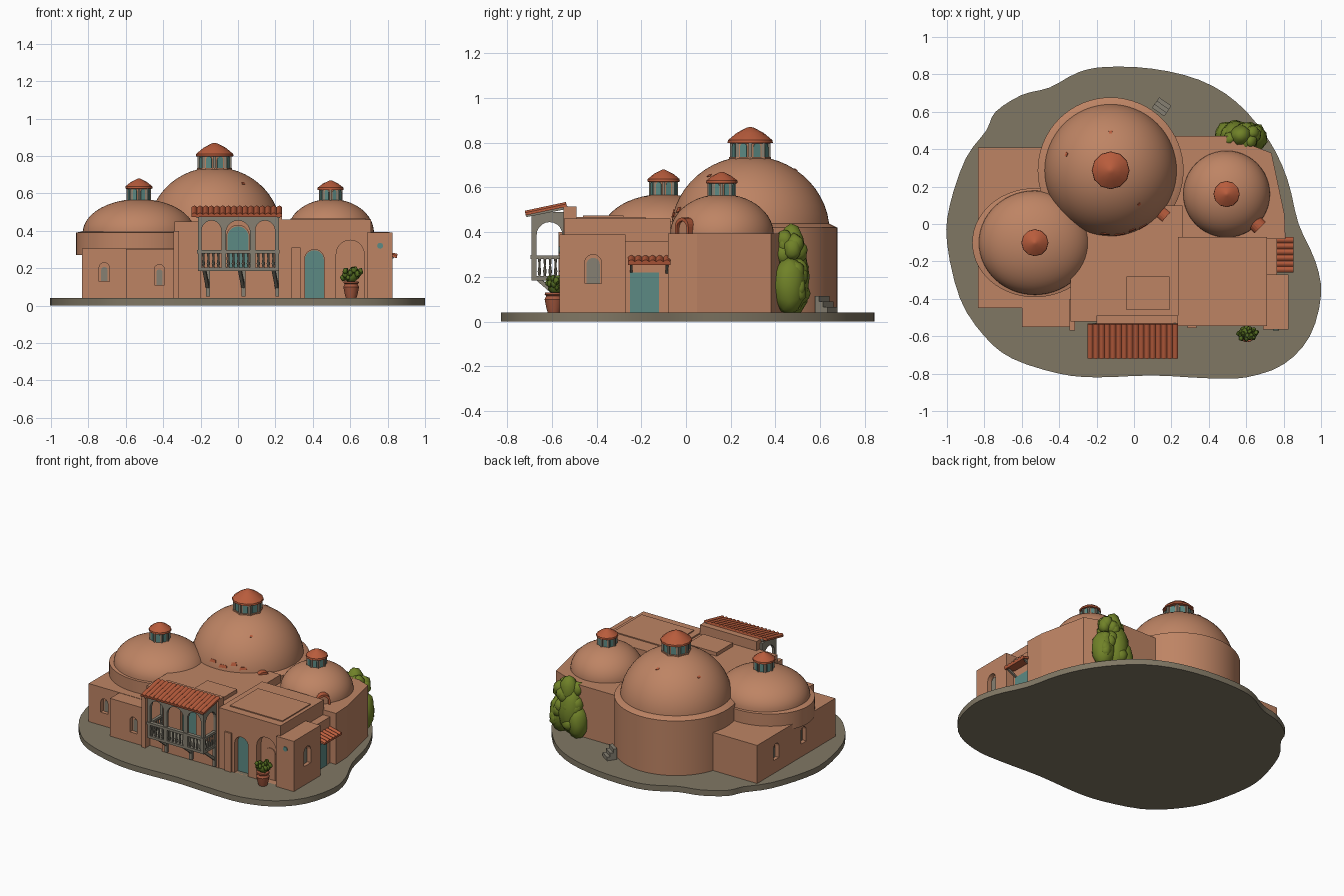
import bpy, bmesh, math, random
from mathutils import Vector, Matrix

if "Cube" in bpy.data.objects:
    bpy.data.objects.remove(bpy.data.objects["Cube"])
random.seed(4)
PI = math.pi

def srgb(name, r, g, b):
    m = bpy.data.materials.new(name)
    m.diffuse_color = [((c / 255 + 0.055) / 1.055) ** 2.4 for c in (r, g, b)] + [1]
    m.use_nodes = True
    m.node_tree.nodes["Principled BSDF"].inputs["Base Color"].default_value = m.diffuse_color
    return m

PLASTER = srgb("clay plaster", 190, 132, 100)
TILE = srgb("roof tile", 184, 92, 60)
STONE = srgb("ground stone", 128, 119, 100)
WOOD = srgb("weathered grey wood", 134, 128, 114)
TEAL = srgb("teal paint", 92, 138, 132)
LEAF = srgb("bush green", 112, 130, 40)
DARKLEAF = srgb("plant green", 84, 108, 32)
POT = srgb("pot clay", 164, 88, 62)

def finish(name, bm, mat, smooth=None):
    bmesh.ops.recalc_face_normals(bm, faces=bm.faces[:])
    me = bpy.data.meshes.new(name)
    bm.to_mesh(me)
    bm.free()
    me.materials.append(mat)
    if smooth:
        me.shade_smooth()
        me.set_sharp_from_angle(angle=math.radians(smooth))
    ob = bpy.data.objects.new(name, me)
    bpy.context.scene.collection.objects.link(ob)
    return ob

def extrude(name, pts, vec, mat, matrix=None, smooth=None):
    bm = bmesh.new()
    f = bm.faces.new([bm.verts.new(p) for p in pts])
    r = bmesh.ops.extrude_face_region(bm, geom=[f])
    bmesh.ops.translate(bm, vec=vec, verts=[v for v in r["geom"] if isinstance(v, bmesh.types.BMVert)])
    if matrix:
        bm.transform(matrix)
    return finish(name, bm, mat, smooth)

def prism(name, pts, z0, z1, mat, smooth=None):
    return extrude(name, [(x, y, z0) for x, y in pts], (0, 0, z1 - z0), mat, None, smooth)

def box(name, x0, x1, y0, y1, z0, z1, mat=PLASTER):
    return prism(name, [(x0, y0), (x1, y0), (x1, y1), (x0, y1)], z0, z1, mat)

def beam(name, p, q, w, mat=WOOD):
    p, q = Vector(p), Vector(q)
    d = q - p
    m = Matrix.Translation(p) @ d.to_track_quat('Z', 'Y').to_matrix().to_4x4()
    h = w / 2
    return extrude(name, [(-h, -h, 0), (h, -h, 0), (h, h, 0), (-h, h, 0)], (0, 0, d.length), mat, m)

def arch(name, x, y, z, w, h, depth, angle=0, mat=PLASTER):
    # round-topped slab; angle 0 faces the front, 90 faces right
    r = w / 2
    pts = [(-r, -depth / 2, 0), (r, -depth / 2, 0)]
    pts += [(r * math.cos(t * PI / 10), -depth / 2, h - r + r * math.sin(t * PI / 10)) for t in range(11)]
    m = Matrix.Translation((x, y, z)) @ Matrix.Rotation(math.radians(angle), 4, 'Z')
    return extrude(name, pts, (0, depth, 0), mat, m)

def cut(ob, cutter):
    mod = ob.modifiers.new("cut", 'BOOLEAN')
    mod.operation, mod.solver, mod.object = 'DIFFERENCE', 'EXACT', cutter
    bpy.context.view_layer.objects.active = ob
    bpy.ops.object.modifier_apply(modifier=mod.name)
    bpy.data.objects.remove(cutter)

def window(wall, x, y, z, w, h, angle=0, depth=0.03, mat=WOOD, fill=0.6):
    # recess in the wall with a smaller pane at its back, plus a sill
    cut(wall, arch("cutter", x, y, z, w, h, 2 * depth, angle))
    a = math.radians(angle)
    ix, iy = -math.sin(a), math.cos(a)
    arch("window_pane", x + ix * (depth - 0.002), y + iy * (depth - 0.002), z + 0.001, w * fill, h * (0.4 + 0.6 * fill), 0.008, angle, mat)

def lathe(name, prof, x, y, mat, seg=48, sy=1.0, smooth=35, wobble=0.0):
    bm = bmesh.new()
    rings = []
    for r, z in prof:
        rings.append([bm.verts.new((x + r * (1 + wobble * (k % 2)) * math.cos(2 * PI * k / seg),
                                    y + sy * r * (1 + wobble * (k % 2)) * math.sin(2 * PI * k / seg), z)) for k in range(seg)])
    for a, b in zip(rings, rings[1:]):
        for k in range(seg):
            bm.faces.new((a[k], a[(k + 1) % seg], b[(k + 1) % seg], b[k]))
    bm.faces.new(rings[0])
    bm.faces.new(rings[-1])
    return finish(name, bm, mat, smooth)

def dome_profile(r, z, h):
    return [(r * math.cos(t * PI / 26), z + h * math.sin(t * PI / 26)) for t in range(13)]

def lantern(label, x, y, z0, z1, z2, r):
    lathe(label + "_lantern_core", [(r * .9, z0 - .03), (r * .9, z1 + .01)], x, y, PLASTER, 8, smooth=None)
    lathe(label + "_lantern_base", [(r * 1.02, z0 - .03), (r * 1.02, z0 + .012)], x, y, PLASTER, 8, smooth=None)
    lathe(label + "_lantern_roof", [(r * .95, z1 - .008), (r * 1.1, z1 - .006), (r * 1.08, z1 + .006), (r * .65, z1 + .6 * (z2 - z1)),
                                    (r * .2, z2 - .004), (.004, z2)], x, y, TILE, 24, wobble=-0.04)
    for k in range(8):
        c = k * PI / 4
        beam(label + "_lantern_column", (x + r * .9 * math.cos(c), y + r * .9 * math.sin(c), z0),
             (x + r * .9 * math.cos(c), y + r * .9 * math.sin(c), z1), r * .17)
        c += PI / 8
        d = r * .9 * math.cos(PI / 8)
        arch(label + "_lantern_window", x + d * math.cos(c), y + d * math.sin(c), z0 + .012, r * .36, (z1 - z0) * .75,
             .008, math.degrees(c) + 90, TEAL)

def tiles(name, width, length, thick, matrix, n):
    # slab with a wavy upper side, running down along local -y
    pts = [(width / 2, 0, -thick), (-width / 2, 0, -thick)]
    pts += [(-width / 2 + width * k / (n * 6), 0, .009 * abs(math.sin(PI * k / 6))) for k in range(n * 6 + 1)]
    return extrude(name, pts, (0, -length, 0), TILE, matrix, 40)

def clump(name, blobs, mat, noise):
    bm = bmesh.new()
    for x, y, z, r, h in blobs:
        m = Matrix.Translation((x, y, z)) @ Matrix.Diagonal((r, r, h, 1))
        for v in bmesh.ops.create_icosphere(bm, subdivisions=2, radius=1, matrix=m)["verts"]:
            v.co += Vector((random.uniform(-1, 1), random.uniform(-1, 1), random.uniform(-1, 1))) * noise
    return finish(name, bm, mat, 60)

# ground slab with an irregular smooth outline
P = [(-.15, .84), (.1, .83), (.35, .77), (.55, .65), (.72, .45), (.82, .24), (.88, 0), (.97, -.2), (1, -.38), (.94, -.6),
     (.8, -.75), (.6, -.82), (.4, -.825), (.1, -.81), (-.2, -.82), (-.4, -.8), (-.65, -.72), (-.8, -.6), (-.93, -.4),
     (-1, -.1), (-.985, .1), (-.9, .35), (-.79, .5), (-.74, .6), (-.6, .69), (-.45, .73), (-.3, .81)]
outline = []
for i in range(len(P)):
    a, b, c, d = [Vector(P[(i + j) % len(P)]) for j in (-1, 0, 1, 2)]
    for t in (0, .33, .67):
        outline.append(tuple(.5 * (2 * b + (c - a) * t + (2 * a - 5 * b + 4 * c - d) * t * t + (3 * b - a - 3 * c + d) * t ** 3)))
prism("ground", outline, 0, .04, STONE, 40)

# wall blocks
G = .035
left = box("left_block", -.835, -.30, -.45, .41, G, .305)
left_front = box("left_front_block", -.60, -.32, -.55, -.2, G, .303)
centre = box("centre_block", -.34, .26, -.52, .1, G, .45)
box("corner_pier", -.345, -.315, -.57, -.4, G, .40)
box("roof_box", -.04, .19, -.46, -.28, .44, .475)
gable = box("balcony_back_wall", -.2, .235, -.548, -.49, G, .515)
porch = box("porch_block", .235, .71, -.545, -.07, G, .46)
box("porch_roof_panel", .28, .685, -.49, -.18, .45, .467)
corner = box("right_front_block", .69, .825, -.565, -.27, G, .39)
box("side_entrance_block", .6, .765, -.3, -.05, G, .36)
right = prism("right_block", [(.15, -.08), (.81, -.08), (.805, .05), (.735, .38), (.5, .47), (.15, .47)], G, .395, PLASTER)

# windows and doors
window(left, -.715, -.45, .13, .055, .10)
for y in (-.33, -.1, .2):
    window(left, -.835, y, .13, .06, .11, -90)
window(left, -.68, .41, .12, .06, .11, 180)
window(left_front, -.42, -.55, .11, .055, .11)
window(corner, .825, -.415, .17, .075, .13, 90, mat=WOOD, fill=.8)
window(right, .784, .125, .14, .055, .09, 102)
window(porch, .408, -.545, .04, .105, .26, 0, .04, TEAL, .97)
window(porch, .60, -.545, .04, .15, .31, 0, .05, PLASTER, .5)
window(gable, .0, -.548, .2, .12, .23, 0, .025, TEAL, .95)
box("porch_pilaster", .285, .335, -.556, -.53, G, .31)
box("side_door", .76, .770, -.25, -.12, .04, .22, TEAL)
lathe("round_plaque", [(.016, -.003), (.016, .003)], 0, 0, TEAL, 16).matrix_world = \
    Matrix.Translation((.76, -.566, .32)) @ Matrix.Rotation(PI / 2, 4, 'X')

# domes on their drums
lathe("main_drum", [(.39, G), (.39, .42), (.35, .44)], -.125, .287, PLASTER, 64)
lathe("main_dome", dome_profile(.355, .40, .34), -.125, .287, PLASTER, 64)
lathe("left_drum", [(.335, .27), (.335, .39), (.29, .40)], -.53, -.10, PLASTER, 56, .87)
lathe("left_dome", dome_profile(.30, .39, .18), -.53, -.10, PLASTER, 56, .93)
lathe("right_dome", [(.232, .36)] + dome_profile(.232, .39, .18), .495, .16, PLASTER, 48)
lantern("main", -.125, .287, .725, .805, .87, .092)
lantern("left", -.53, -.10, .55, .632, .68, .066)
lantern("right", .495, .16, .55, .625, .67, .064)

# small arched dormers on two domes, with tile hoods
for x, y, a in ((.145, .06, 50), (.65, .005, 45)):
    d = arch("dormer_hood", x, y, .38, .085, .085, .07, a, TILE)
    cut(d, arch("cutter", x, y, .37, .06, .08, .2, a))
    arch("dormer_wall", x, y, .38, .065, .078, .04, a)

# exposed brick patches lying on the domes
def patch(cx, cy, cz, r, h, az, el, w, t):
    p = Vector((r * math.cos(el) * math.cos(az), r * math.cos(el) * math.sin(az), h * math.sin(el)))
    n = Vector((p.x / r ** 2, p.y / r ** 2, p.z / h ** 2)).normalized()
    m = Matrix.Translation(Vector((cx, cy, cz)) + p) @ n.to_track_quat('Z', 'Y').to_matrix().to_4x4()
    extrude("brick_patch", [(-w, -t, -.004), (w, -t * .7, -.004), (w * .8, t, -.004), (-w * .7, t, -.004)], (0, 0, .007), TILE, m)

for az, el, w, t in ((-95, 16, .025, .01), (-82, 13, .03, .011), (-70, 17, .02, .012), (-60, 13, .025, .01),
                     (-50, 48, .01, .008), (90, 55, .01, .009), (160, 45, .012, .008)):
    patch(-.125, .287, .40, .355, .34, math.radians(az), math.radians(el), w, t)

# balcony: floor, arcades, railings, brackets, tiled roof
X0, X1, YF, YB = -.215, .218, -.69, -.53
box("balcony_floor", X0, X1, YF, YB, .185, .203, WOOD)
arcade = box("balcony_front_arcade", X0, X1, YF, YF + .02, .2, .487, WOOD)
for x, w in ((-.142, .105), (.0, .13), (.145, .105)):
    cut(arcade, arch("cutter", x, YF + .01, .19, w, .265, .1))
for x in (X0, X1 - .02):
    side = box("balcony_side_arcade", x, x + .02, YF, YB, .2, .49, WOOD)
    cut(side, arch("cutter", x + .01, (YF + YB) / 2, .19, .115, .255, .1, 90))
    box("side_rail", x, x + .02, YF, YB, .28, .295, WOOD)
    for k in range(5):
        y = YF + .035 + k * .024
        lathe("side_baluster", [(.004, .2), (.008, .225), (.004, .25), (.007, .285)], x + .01, y, WOOD, 8)
box("front_rail", X0 - .004, X1 + .004, YF - .006, YF + .02, .28, .297, WOOD)
for k in range(15):
    lathe("front_baluster", [(.004, .2), (.009, .225), (.005, .25), (.008, .285)], X0 + .03 + k * .0267, YF + .01, WOOD, 8)
for x in (-.18, .01, .19):
    beam("balcony_bracket", (x, YF + .03, .19), (x + .02, -.545, .09), .018)
    box("bracket_post", x + .01, x + .03, -.565, -.54, .05, .19, WOOD)
slope = Matrix.Translation((-.006, -.535, .526)) @ Matrix.Rotation(math.radians(12), 4, 'X')
tiles("balcony_tile_roof", .485, .188, .012, slope, 16)
for x in (X0, X1):
    beam("roof_rafter", (x, -.715, .475), (x, -.53, .512), .015)

# tiled awning above the side door
tiles("awning_tiles", .19, .13, .014, Matrix.Translation((.725, -.165, .297)) @ Matrix.Rotation(PI / 2, 4, 'Z')
      @ Matrix.Rotation(math.radians(13), 4, 'X'), 6)
for y in (-.245, -.085):
    beam("awning_brace", (.76, y, .22), (.835, y, .263), .012)

# back steps
for k in range(3):
    h = .075 - .025 * k
    s = box("back_step", -.04, .04, -.02 + .022 * k, .004 + .022 * k, 0, h, WOOD)
    s.matrix_world = Matrix.Translation((.14, .615, .04)) @ Matrix.Rotation(math.radians(-35), 4, 'Z')

# tall bush behind the right block
blobs = [(.55, .47, .2, .085, .17), (.57, .47, .33, .06, .11), (.64, .46, .16, .075, .13), (.50, .48, .14, .07, .12)]
for k in range(26):
    z = random.uniform(.08, .38)
    s = 1 - .5 * z / .4
    a = random.uniform(0, 2 * PI)
    blobs.append((.575 + .12 * s * math.cos(a), .467 + .06 * s * math.sin(a), z, .04, .05))
clump("bush", blobs, LEAF, .004)

# potted plant by the porch
lathe("plant_pot", [(.028, .04), (.034, .06), (.042, .10), (.034, .115), (.042, .122), (.04, .13), (.02, .125)], .605, -.59, POT, 24)
leaves = [(.605, -.58, .155, .035, .035)]
for k in range(22):
    a = k * 2.4
    r = .05 * math.sqrt((k + 1) / 22)
    leaves.append((.605 + r * math.cos(a), -.585 + .7 * r * math.sin(a), .145 + random.uniform(0, .05), .013, .017))
clump("plant_leaves", leaves, DARKLEAF, .003)
